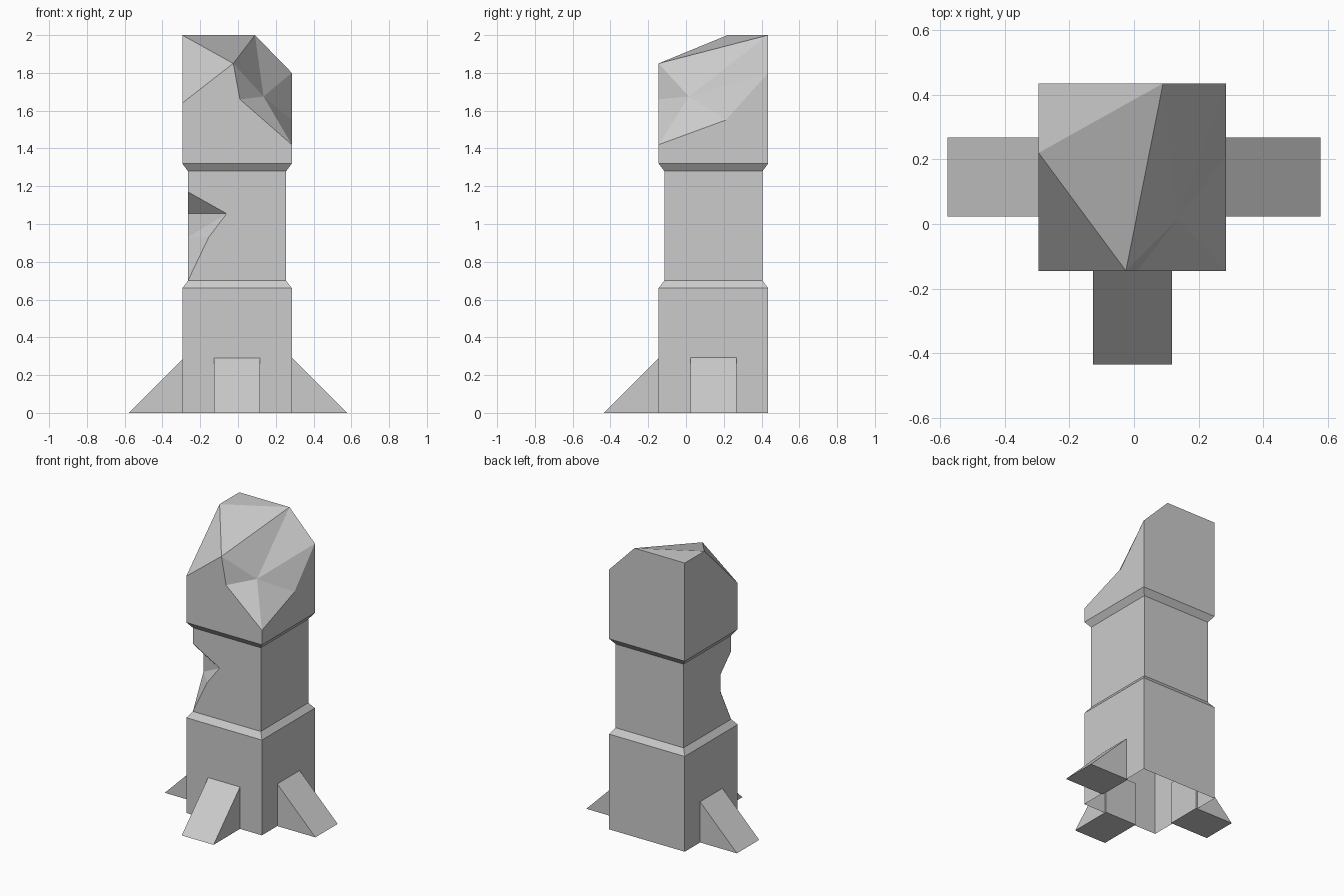
import bpy, bmesh, math
from mathutils import Matrix, Vector

if "Cube" in bpy.data.objects:
    bpy.data.objects.remove(bpy.data.objects["Cube"])

CX, CY = -0.005, 0.145      # centre of the column
WIDE, SLIM = 0.29, 0.26     # half widths of the thick and thin parts

stone = bpy.data.materials.new("grey_stone")
stone.diffuse_color = (0.6, 0.6, 0.6, 1)
stone.use_nodes = True
stone.node_tree.nodes["Principled BSDF"].inputs["Base Color"].default_value = stone.diffuse_color


def finish(bm, name):
    bmesh.ops.recalc_face_normals(bm, faces=bm.faces[:])
    mesh = bpy.data.meshes.new(name)
    bm.to_mesh(mesh)
    bm.free()
    mesh.materials.append(stone)
    obj = bpy.data.objects.new(name, mesh)
    bpy.context.collection.objects.link(obj)
    return obj


def column():
    bm = bmesh.new()

    def vert(x, y, z):
        return bm.verts.new((x, y, z))

    def ring(half, z):
        # corners: front left, front right, back right, back left
        return [vert(CX + sx * half, CY + sy * half, z)
                for sx, sy in ((-1, -1), (1, -1), (1, 1), (-1, 1))]

    def walls(low, high, sides=range(4)):
        for i in sides:
            j = (i + 1) % 4
            bm.faces.new((low[i], low[j], high[j], high[i]))

    base, shoulder, waist, neck, collar = (
        ring(h, z) for h, z in ((WIDE, 0), (WIDE, 0.66), (SLIM, 0.70),
                                (SLIM, 1.28), (WIDE, 1.32)))
    # base block (open underneath) and the two sloped bands
    walls(base, shoulder)
    walls(shoulder, waist)
    walls(neck, collar)

    # shaft with a chipped front left edge
    walls(waist, neck, (1, 2))
    left, front = CX - SLIM, CY - SLIM
    chip_top = vert(left, front, 1.17)
    chip_tip = vert(-0.06, front, 1.055)
    chip_mid = vert(-0.155, front, 0.93)
    side_up = vert(left, 0.0, 1.055)
    side_low = vert(left, 0.0, 0.93)
    bm.faces.new((waist[0], waist[1], neck[1], neck[0], chip_top, chip_tip, chip_mid))
    bm.faces.new((waist[3], waist[0], side_low, side_up, chip_top, neck[0], neck[3]))
    for f in ((chip_top, side_up, chip_tip), (side_up, side_low, chip_tip),
              (side_low, chip_mid, chip_tip), (side_low, waist[0], chip_mid)):
        bm.faces.new(f)

    # broken head: rim points of the fractured surfaces
    left, right, front, back = CX - WIDE, CX + WIDE, CY - WIDE, CY + WIDE
    top_left = vert(left, 0.22, 2.0)
    top_back_left = vert(left, back, 2.0)
    top_back = vert(0.09, back, 2.0)
    peak = vert(-0.025, front, 1.85)
    left_edge = vert(left, front, 1.64)
    back_edge = vert(right, back, 1.80)
    right_mid = vert(right, 0.21, 1.55)
    right_edge = vert(right, front, 1.42)
    front_mid = vert(0.01, front, 1.66)
    dent = vert(0.135, 0.015, 1.675)
    # head walls
    bm.faces.new((collar[0], collar[1], right_edge, front_mid, peak, left_edge))
    bm.faces.new((collar[1], collar[2], back_edge, right_mid, right_edge))
    bm.faces.new((collar[2], collar[3], top_back_left, top_back, back_edge))
    bm.faces.new((collar[3], collar[0], left_edge, top_left, top_back_left))
    # top facets
    bm.faces.new((top_left, top_back, top_back_left))
    bm.faces.new((top_left, peak, top_back))
    bm.faces.new((top_left, left_edge, peak))
    # hollow fracture fanned around the dent
    rim = (peak, front_mid, right_edge, right_mid, back_edge, top_back)
    for a, b in zip(rim, rim[1:] + rim[:1]):
        bm.faces.new((a, b, dent))
    finish(bm, "column")


def buttress(name, angle, origin, wall, tip):
    # triangular wedge, sunk slightly into the wall
    bm = bmesh.new()
    inner, half = wall - 0.01, 0.122
    profile = ((inner, 0), (tip, 0), (inner, tip - inner))
    a, b = ([bm.verts.new((u, s * half, z)) for u, z in profile] for s in (-1, 1))
    bm.faces.new(a)
    bm.faces.new(b[::-1])
    for i in range(3):
        j = (i + 1) % 3
        bm.faces.new((a[i], a[j], b[j], b[i]))
    bm.transform(Matrix.Translation(Vector(origin)) @ Matrix.Rotation(angle, 4, 'Z'))
    finish(bm, name)


column()
buttress("right_buttress", 0, (0, CY, 0), WIDE + CX, 0.577)
buttress("left_buttress", math.pi, (0, CY, 0), WIDE - CX, 0.577)
buttress("front_buttress", -math.pi / 2, (CX, 0, 0), WIDE - CY, 0.435)
